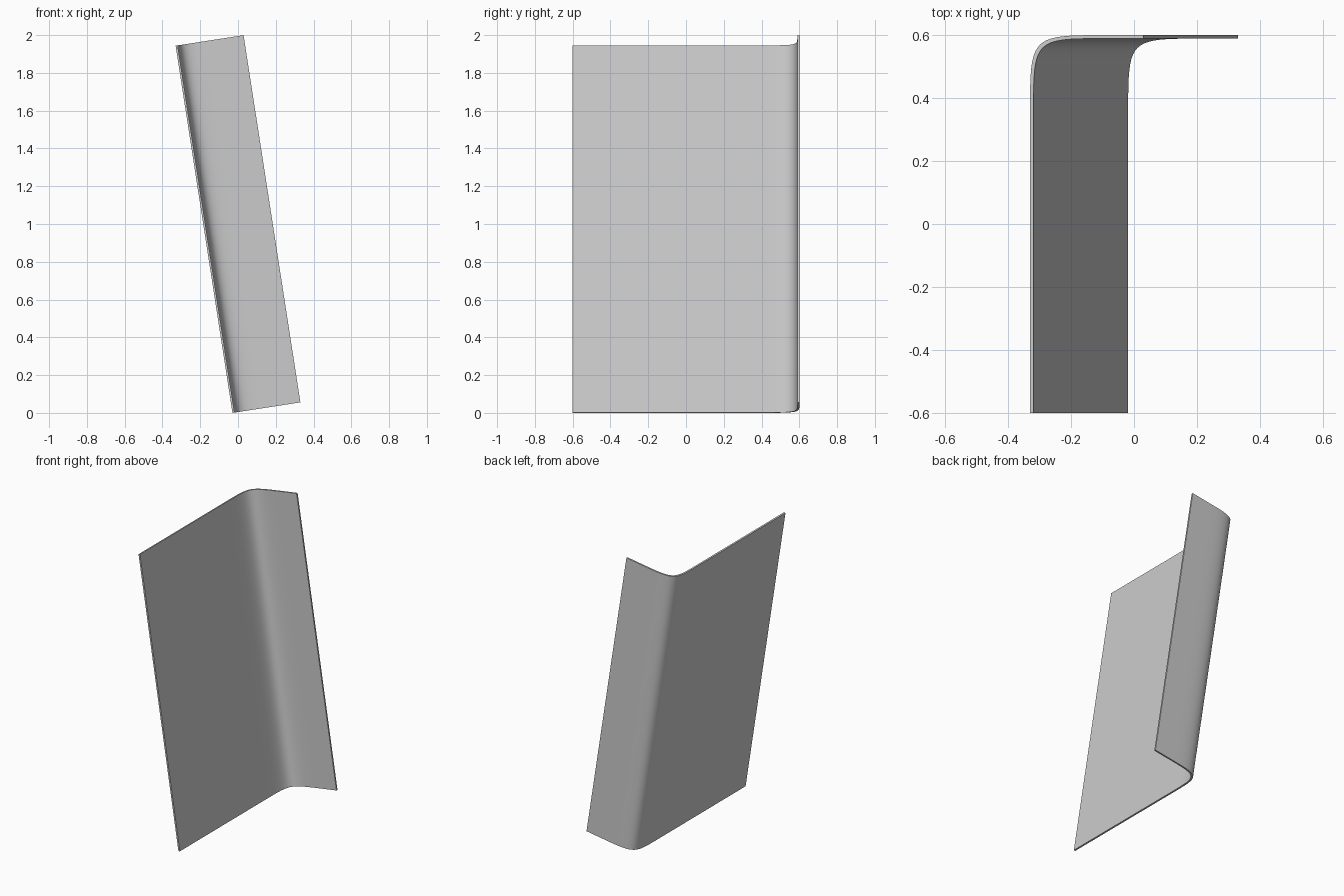
import bpy, bmesh, math

if "Cube" in bpy.data.objects:
    bpy.data.objects.remove(bpy.data.objects["Cube"])

TILT = math.radians(8.8)      # lean of the panel towards -x
H, W, T = 1.967, 0.364, 0.011  # length, flange width, sheet thickness
HALF, R, STEPS = 0.6, 0.25, 20


def bend(offset):
    """One skin of the L-shaped section: long plate, tight bend, short flange."""
    cx, cy = offset, HALF - offset
    r = R - offset
    pts = [(cx, -HALF)]
    for i in range(STEPS + 1):
        t = i / STEPS
        pts.append((cx + r * t ** 3, cy - r * (1 - t) ** 3))
    pts.append((W, cy))
    return pts


outer, inner = bend(0), bend(T)
n = len(outer)
s, c = math.sin(TILT), math.cos(TILT)
x0 = (H * s - W * c) / 2

# Extrude the section along the leaning axis
bm = bmesh.new()


def row(pts, h):
    return [bm.verts.new((x0 + u * c - h * s, v, u * s + h * c)) for u, v in pts]


ob, ib, ot, it = row(outer, 0), row(inner, 0), row(outer, H), row(inner, H)
for i in range(n - 1):
    j = i + 1
    bm.faces.new((ob[i], ob[j], ot[j], ot[i]))
    bm.faces.new((ib[i], it[i], it[j], ib[j]))
    bm.faces.new((ob[i], ib[i], ib[j], ob[j]))
    bm.faces.new((ot[i], ot[j], it[j], it[i]))
for k in (0, n - 1):
    bm.faces.new((ob[k], ot[k], it[k], ib[k]))
bmesh.ops.recalc_face_normals(bm, faces=bm.faces)

mesh = bpy.data.meshes.new("bent_panel")
bm.to_mesh(mesh)
bm.free()
panel = bpy.data.objects.new("bent_panel", mesh)
bpy.context.collection.objects.link(panel)

# Smooth bend, crisp sheet edges
bpy.context.view_layer.objects.active = panel
panel.select_set(True)
bpy.ops.object.shade_smooth_by_angle(angle=math.radians(30))
